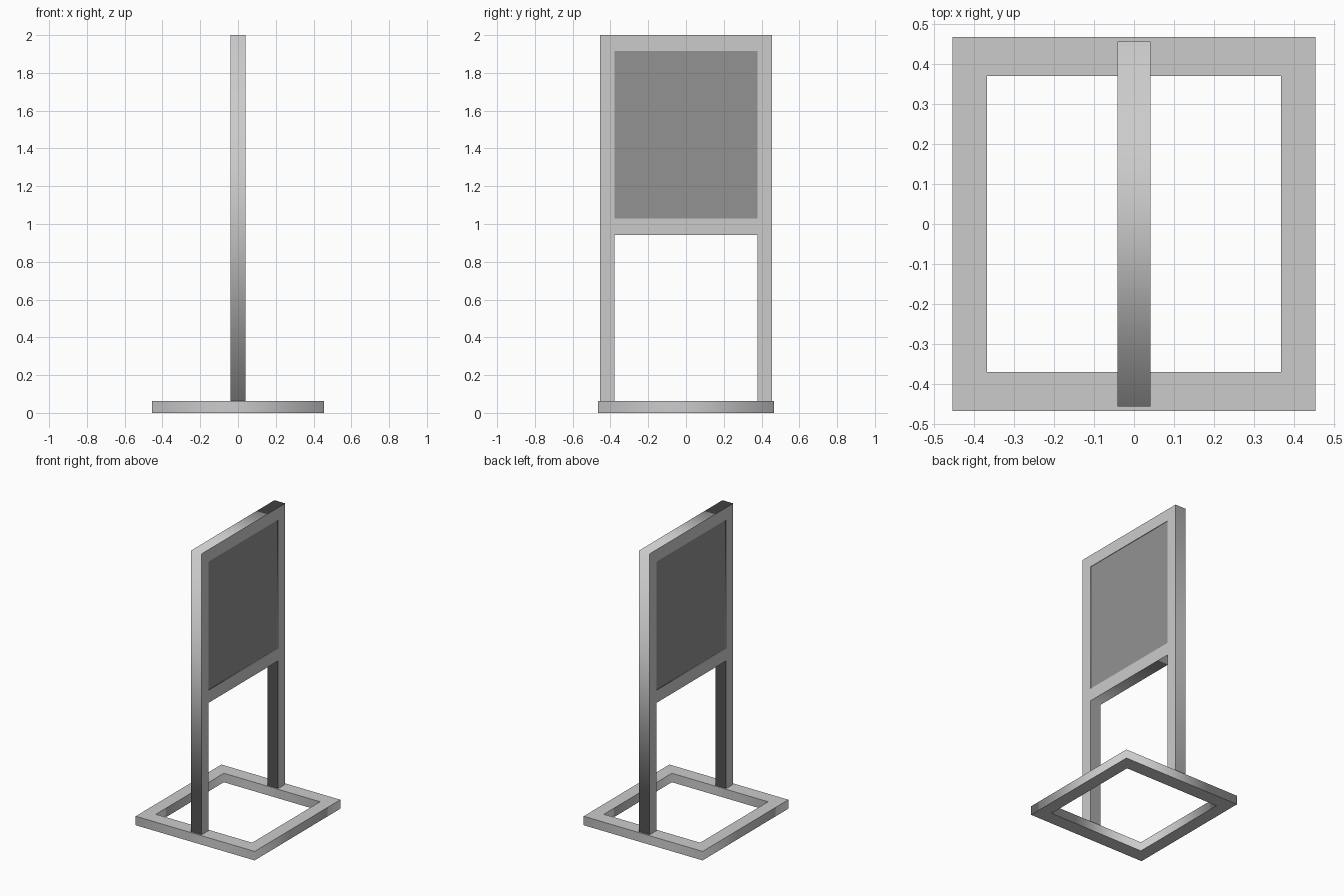
import bpy
from mathutils import Matrix

if "Cube" in bpy.data.objects:
    bpy.data.objects.remove(bpy.data.objects["Cube"])


def rect(u, v0, v1):
    return [(-u, v0), (u, v0), (u, v1), (-u, v1)]


def plate(name, loops, depth, matrix):
    """Flat profile with holes, extruded to the given thickness."""
    cu = bpy.data.curves.new(name + "_profile", 'CURVE')
    cu.dimensions = '2D'
    cu.fill_mode = 'BOTH'
    cu.extrude = depth / 2
    for loop in loops:
        sp = cu.splines.new('POLY')
        sp.points.add(len(loop) - 1)
        for p, (u, v) in zip(sp.points, loop):
            p.co = (u, v, 0, 1)
        sp.use_cyclic_u = True
    ob = bpy.data.objects.new(name, cu)
    bpy.context.collection.objects.link(ob)
    ob.matrix_world = matrix
    bpy.ops.object.select_all(action='DESELECT')
    ob.select_set(True)
    bpy.context.view_layer.objects.active = ob
    bpy.ops.object.convert(target='MESH')
    return bpy.context.object


BASE_H = 0.062
# Profile plane stood upright: u -> y, v -> z, thickness -> x
UPRIGHT = Matrix(((0, 0, 1, 0), (1, 0, 0, 0), (0, 1, 0, 0), (0, 0, 0, 1)))

# Rectangular floor frame
plate("base_frame", [rect(0.454, -0.467, 0.467), rect(0.367, -0.37, 0.37)],
      BASE_H, Matrix.Translation((0, 0, BASE_H / 2)))

# Two legs, crossbar and top rail in one profile, with the panel window
yo, yi = 0.456, 0.378
outline = [(-yo, BASE_H), (-yi, BASE_H), (-yi, 0.943), (yi, 0.943),
           (yi, BASE_H), (yo, BASE_H), (yo, 2.0), (-yo, 2.0)]
window = rect(yi, 1.03, 1.917)
plate("upright_frame", [outline, window], 0.082, UPRIGHT)

# Dark display panel, almost flush on both sides
panel = plate("display_panel", [window], 0.074, UPRIGHT)
mat = bpy.data.materials.new("dark_panel")
mat.diffuse_color = (0.29, 0.29, 0.29, 1)
mat.use_nodes = True
mat.node_tree.nodes["Principled BSDF"].inputs["Base Color"].default_value = mat.diffuse_color
panel.data.materials.clear()
panel.data.materials.append(mat)
